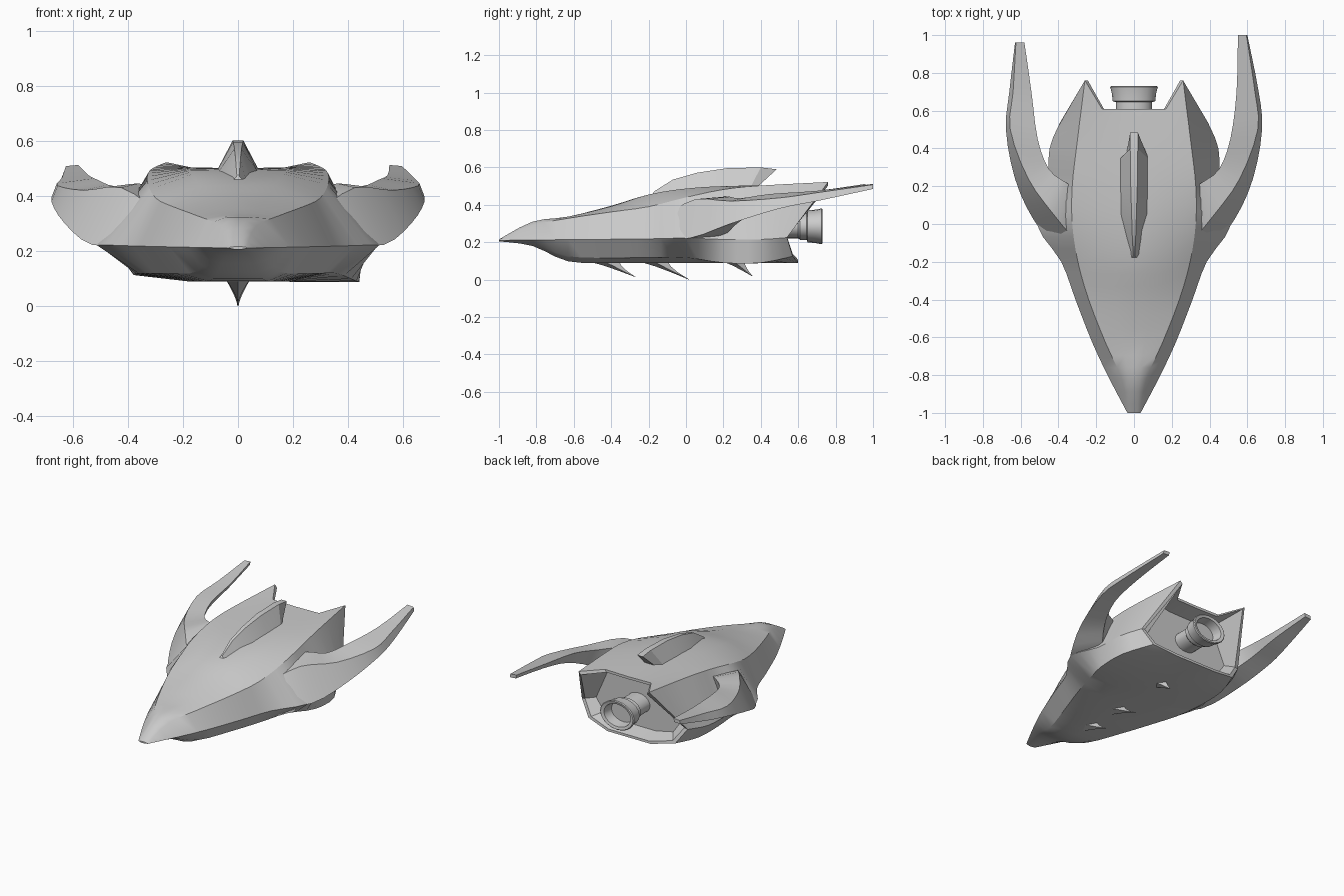
import bpy, bmesh, math
from mathutils import Vector

if "Cube" in bpy.data.objects:
    bpy.data.objects.remove(bpy.data.objects["Cube"])


def refine(rings, n=3):
    # Catmull-Rom interpolation of the cross-sections along the loft
    out, m = [], len(rings)
    for i in range(m - 1):
        a, b, c, d = (rings[min(max(k, 0), m - 1)] for k in (i - 1, i, i + 1, i + 2))
        for s in range(n):
            t = s / n
            out.append([0.5 * (2 * q + (r - p) * t + (2 * p - 5 * q + 4 * r - w) * t * t
                               + (3 * q - p - 3 * r + w) * t ** 3)
                        for p, q, r, w in zip(a, b, c, d)])
    out.append(rings[-1])
    return out


def loft(name, rings, angle=28):
    bm = bmesh.new()
    vr = [[bm.verts.new(p) for p in r] for r in rings]
    k = len(vr[0])
    for a, b in zip(vr, vr[1:]):
        for j in range(k):
            bm.faces.new((a[j], a[(j + 1) % k], b[(j + 1) % k], b[j]))
    bm.faces.new(vr[0])
    bm.faces.new(vr[-1][::-1])
    bmesh.ops.recalc_face_normals(bm, faces=bm.faces[:])
    me = bpy.data.meshes.new(name)
    bm.to_mesh(me)
    bm.free()
    ob = bpy.data.objects.new(name, me)
    bpy.context.collection.objects.link(ob)
    bpy.ops.object.select_all(action='DESELECT')
    ob.select_set(True)
    bpy.context.view_layer.objects.active = ob
    bpy.ops.object.shade_smooth_by_angle(angle=math.radians(angle))
    return ob


def full_ring(*half):
    # mirror a half section (first and last points lie on the centre line)
    half = [Vector(p) for p in half]
    return half + [Vector((-p.x, p.y, p.z)) for p in half[-2:0:-1]]


# Hull: y, top z, then (x, z) of plateau, crease, ridge, belly edge, keel edge
stations = [
    (-1.00, .215, (.015, .215), (.03, .213), (.035, .21), (.02, .207), (.01, .205)),
    (-.82, .31, (.03, .31), (.065, .29), (.13, .212), (.09, .19), (.045, .18)),
    (-.63, .337, (.06, .337), (.15, .328), (.22, .214), (.15, .125), (.09, .098)),
    (-.40, .395, (.10, .392), (.24, .362), (.31, .216), (.23, .117), (.14, .09)),
    (-.20, .455, (.15, .455), (.297, .39), (.385, .218), (.30, .118), (.16, .09)),
    (.00, .487, (.17, .487), (.327, .44), (.515, .222), (.36, .118), (.17, .09)),
    (.20, .497, (.17, .50), (.327, .482), (.46, .215), (.38, .115), (.17, .088)),
    (.40, .50, (.17, .503), (.305, .503), (.447, .215), (.37, .112), (.17, .088)),
]
rings = [full_ring((0, y, t), *[(x, y, z) for x, z in pts], (0, y, pts[-1][1]))
         for y, t, *pts in stations]
# The right belly edge bulges out a little behind the middle
for r in rings[-2:]:
    r[4].x, r[4].z = .43, .09
# Swept-back tail with two spikes
tail = full_ring((0, .61, .5), (.17, .61, .503), (.26, .76, .522), (.39, .54, .225),
                 (.32, .57, .125), (.16, .60, .09), (0, .60, .09))
rings = refine(rings + [tail])
# Rim and recessed engine bay
rim = [Vector((p.x * .94, p.y, .29 + (p.z - .29) * .92)) for p in tail]
bay = [Vector((p.x * .80, .50, .29 + (p.z - .29) * .8)) for p in tail]
loft("hull", rings + [rim, bay])

# Swept horns: outer low, outer high, inner high, inner low strands
horn = [
    [(.36, -.20, .22), (.30, -.10, .35), (.30, .18, .42), (.33, .15, .20)],
    [(.53, .02, .222), (.425, .05, .43), (.36, .22, .445), (.42, .20, .23)],
    [(.63, .24, .30), (.56, .24, .42), (.45, .29, .435), (.49, .30, .32)],
    [(.678, .50, .38), (.655, .50, .437), (.51, .45, .458), (.55, .47, .39)],
    [(.66, .70, .42), (.64, .70, .465), (.543, .70, .475), (.56, .70, .44)],
    [(.60, 1.0, .485), (.595, 1.0, .508), (.55, 1.0, .512), (.555, 1.0, .488)],
]
for side, name, dx, dy in ((1, "right_horn", 0, 0), (-1, "left_horn", .03, -.04)):
    rs = [[Vector(p) for p in r] for r in horn]
    rs[-1] = [p + Vector((dx, dy, 0)) for p in rs[-1]]
    loft(name, refine([[Vector((side * p.x, p.y, p.z)) for p in r] for r in rs]))

# Dorsal fin: base y, base half width, top y, top z, top half width
fin = []
for by, bw, ty, tz, tw in ((-.19, .03, -.17, .472, .004), (-.08, .055, -.07, .535, .009),
                           (.05, .072, .06, .572, .013), (.20, .08, .22, .596, .018),
                           (.34, .08, .40, .60, .02), (.37, .04, .485, .59, .02)):
    bz = .44 if by < 0 else .485
    fin.append([Vector(p) for p in ((-bw, by, bz), (bw, by, bz), (tw, ty, tz), (-tw, ty, tz))])
loft("dorsal_fin", fin)

# Belly fangs: hooked fins sweeping back from the keel
for i, (y0, y1, tip, tz) in enumerate(((-.53, -.36, -.27, .015), (-.26, -.10, .02, 0),
                                       (.19, .31, .355, .02))):
    rs = []
    for t in (0, .3, .6, .85, 1):
        ya, yb = y0 + (tip - .005 - y0) * t ** .85, y1 + (tip - y1) * t ** 1.5
        z, w, m = .1 + (tz - .1) * t, .045 * (1 - t) ** 1.4 + .002, (ya + yb) / 2
        rs.append([Vector(p) for p in ((0, ya, z), (w, m, z), (0, yb, z), (-w, m, z))])
    loft("belly_fang_%d" % (i + 1), rs)

# Engine: oval lathed neck and hollow nozzle
profile = [(.48, .085), (.60, .085), (.61, .095), (.645, .095), (.65, .113), (.69, .117),
           (.725, .126), (.73, .12), (.725, .098), (.66, .088)]
loft("engine_nozzle", [[Vector((r * math.cos(a), y, .285 + .76 * r * math.sin(a)))
                        for a in (2 * math.pi * k / 20 for k in range(20))] for y, r in profile])
